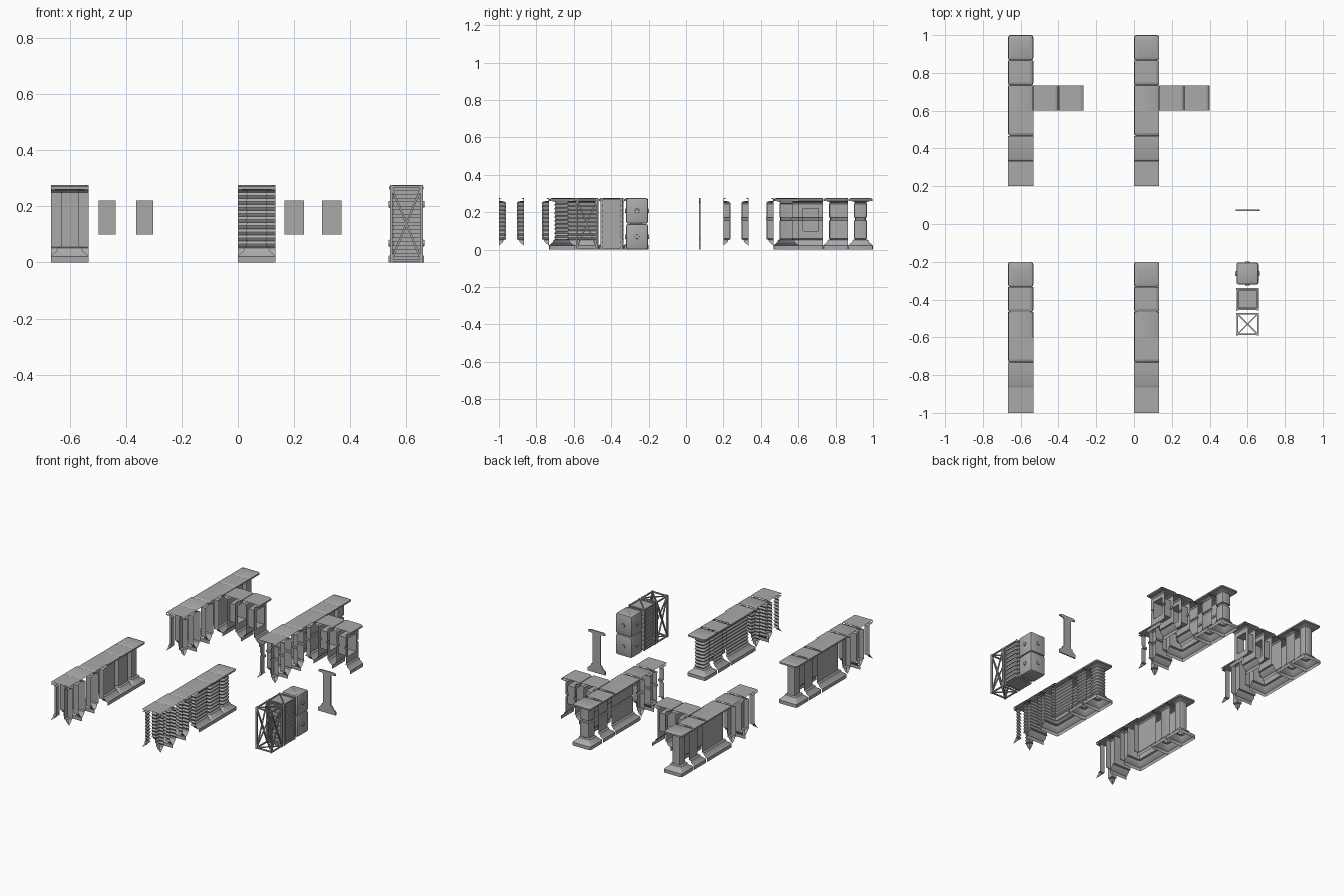
import bpy, bmesh, math
from mathutils import Vector, Matrix

if "Cube" in bpy.data.objects:
    bpy.data.objects.remove(bpy.data.objects["Cube"])

mat = bpy.data.materials.new("stone grey")
mat.use_nodes = True
GREY = (0.4, 0.4, 0.4, 1)
mat.diffuse_color = GREY
mat.node_tree.nodes["Principled BSDF"].inputs["Base Color"].default_value = GREY

H = 0.4 / 6           # half a tile
INSET = 0.037         # wall distance from tile edge
WIN_LO, WIN_HI, WIN_W = 0.10, 0.22, 0.042


def finish(bm, name, loc=(0, 0, 0), recalc=False):
    bmesh.ops.remove_doubles(bm, verts=bm.verts, dist=1e-5)
    if recalc:
        bmesh.ops.recalc_face_normals(bm, faces=bm.faces)
    me = bpy.data.meshes.new(name)
    bm.to_mesh(me)
    bm.free()
    me.materials.append(mat)
    ob = bpy.data.objects.new(name, me)
    ob.location = loc
    bpy.context.collection.objects.link(ob)
    bpy.ops.object.select_all(action='DESELECT')
    bpy.context.view_layer.objects.active = ob
    ob.select_set(True)
    bpy.ops.object.shade_smooth_by_angle(angle=math.radians(35))
    return ob


# Wall sections: (distance in from the tile edge, height)
foot = [(0, 0), (0, 0.022), (0.022, 0.04), (0.026, 0.052), (INSET, 0.055)]
cap = [(INSET, 0.25), (0.028, 0.258), (0.002, 0.26), (0.002, 0.27), (0.016, 0.276)]
plain = [(INSET, WIN_LO), (INSET, WIN_HI)]
ribs = [(INSET - 0.007 * abs(math.sin(i * math.pi / 4)), 0.055 + i * 0.195 / 36)
        for i in range(1, 36)]
banded = [(0.032, 0.06), (0.032, WIN_LO), (0.032, 0.155), (0.039, 0.158), (0.039, 0.17),
          (0.032, 0.173), (0.032, WIN_HI), (0.032, 0.245)]
styles = {"plain": plain, "ribbed": ribs, "banded": banded}

# Wall runs per tile: capital letters lie on the tile edge, small ones are inset
CONCAVE = {"ne": "En en eN", "nw": "wN wn Wn", "sw": "Ws ws wS", "se": "eS es Es"}
TILES = {
    "pillar": (["ws es en wn ws"], [], "wesn"),
    "end": (["wN ws es eN"], [], "wes"),
    "straight": (["wN wS", "eS eN"], [], "we"),
    "corner": (["wN ws Es"], ["ne"], "ws"),
    "junction": (["Ws Es"], ["ne", "nw"], "s"),
    "crossing": ([], ["ne", "nw", "sw", "se"], ""),
    "window": (["wN wb wa wS", "eS ea eb eN"], [], "we"),
}


def coord(ch, d):
    if ch in "ab":
        return WIN_W * (1 if ch == "b" else -1)
    sign = 1 if ch in "enEN" else -1
    return sign * (H if ch.isupper() else H - d)


def run_points(run, d, rounded):
    words = run.split()
    pts = [Vector((coord(w[0], d), coord(w[1], d))) for w in words]
    closed = words[0] == words[-1]
    if not rounded or len(pts) < 3 or "a" in run:
        return pts
    out, r = [], 0.012
    n = len(pts) - 1
    for i, p in enumerate(pts):
        if not closed and i in (0, n):
            out.append(p)
        elif i < n:
            a = (pts[(i - 1) % n if closed else i - 1] - p).normalized() * r
            b = (pts[i + 1] - p).normalized() * r
            out += [p + a, p + (a + b) * 0.29, p + b]
    return out + out[:1] if closed else out


def sweep(bm, run, section, rounded):
    rows = [[bm.verts.new((p.x, p.y, z)) for p in run_points(run, d, rounded)]
            for d, z in section]
    for k in range(len(rows) - 1):
        zmid = (section[k][1] + section[k + 1][1]) / 2
        lo, hi = rows[k], rows[k + 1]
        for i in range(len(lo) - 1):
            if "a" in run and i == 1 and WIN_LO < zmid < WIN_HI:
                continue
            bm.faces.new((lo[i], lo[i + 1], hi[i + 1], hi[i]))


def tile(kind, style, x, y):
    bm = bmesh.new()
    section = foot + styles[style] + cap
    runs, corners, closed = TILES[kind]
    for r in runs:
        sweep(bm, r, section, True)
    for c in corners:
        sweep(bm, CONCAVE[c], section, False)
    # flat top of the cap
    d, z = cap[-1]
    if kind == "pillar":
        top = run_points(runs[0], d, True)[:-1]
    else:
        x0, x1, y0, y1 = [s * (H - d if c in closed else H)
                          for c, s in (("w", -1), ("e", 1), ("s", -1), ("n", 1))]
        top = [Vector(p) for p in ((x0, y0), (x1, y0), (x1, y1), (x0, y1))]
    bm.faces.new([bm.verts.new((p.x, p.y, z)) for p in top])
    # reveal around the opening
    if kind == "window":
        w = H - styles[style][0][0]
        ring = [(-WIN_W, WIN_LO), (WIN_W, WIN_LO), (WIN_W, WIN_HI), (-WIN_W, WIN_HI)]
        for (ya, za), (yb, zb) in zip(ring, ring[1:] + ring[:1]):
            bm.faces.new([bm.verts.new(v) for v in
                          ((-w, ya, za), (-w, yb, zb), (w, yb, zb), (w, ya, za))])
    finish(bm, f"{style}_wall_{kind}", (x, y, 0))


# Four wall sets, each a row of six tiles
ROW = ["pillar", "end", "straight", "corner", "junction", "crossing"]
sets = [(-0.6, 1.0, "plain", True), (H, 1.0, "banded", True),
        (-0.6, -0.2, "plain", False), (H, -0.2, "ribbed", False)]
for x, y_top, style, windows in sets:
    for i, kind in enumerate(ROW):
        tile(kind, style, x, y_top - H * (2 * i + 1))
    if windows:
        for k in (1, 2):
            tile("window", style, x + 2 * H * k, y_top - 5 * H)

# End plate: the wall outline as a thin sheet
bm = bmesh.new()
outline = foot + plain + cap
pts = [(H - d, z) for d, z in outline]
pts += [(-x, z) for x, z in reversed(pts)]
face = bm.faces.new([bm.verts.new((x * 0.95, 0, z)) for x, z in pts])
ext = bmesh.ops.extrude_face_region(bm, geom=[face])
bmesh.ops.translate(bm, vec=(0, 0.008, 0),
                    verts=[v for v in ext["geom"] if isinstance(v, bmesh.types.BMVert)])
finish(bm, "end_plate", (0.6, 0.07, 0), True)


def box(bm, c, size, bevel=0):
    m = Matrix.Translation(c) @ Matrix.Diagonal((*size, 1))
    vs = bmesh.ops.create_cube(bm, size=1, matrix=m)["verts"]
    if bevel:
        es = list({e for v in vs for e in v.link_edges})
        bmesh.ops.bevel(bm, geom=es, offset=bevel, segments=2, affect='EDGES', profile=0.5)


def beam(bm, a, b, t):
    a, b = Vector(a), Vector(b)
    v = b - a
    m = (Matrix.Translation((a + b) / 2) @ v.to_track_quat('Z', 'Y').to_matrix().to_4x4()
         @ Matrix.Diagonal((t, t, v.length, 1)))
    bmesh.ops.create_cube(bm, size=1, matrix=m)


TALL = 0.276
S = 0.054
SQUARE = [(-S, -S), (S, -S), (S, S), (-S, S)]


def frame(bm, levels):
    for i, (x, y) in enumerate(SQUARE):
        x2, y2 = SQUARE[(i + 1) % 4]
        beam(bm, (x, y, 0), (x, y, TALL), 0.01)
        for z in levels:
            beam(bm, (x, y, z), (x2, y2, z), 0.008)


# Open truss pillar
bm = bmesh.new()
frame(bm, (0.006, TALL - 0.006))
for i, (x, y) in enumerate(SQUARE):
    x2, y2 = SQUARE[(i + 1) % 4]
    beam(bm, (x, y, 0.006), (x2, y2, TALL - 0.006), 0.007)
    beam(bm, (x2, y2, 0.006), (x, y, TALL - 0.006), 0.007)
for z in (0.006, TALL - 0.006):
    beam(bm, (-S, -S, z), (S, S, z), 0.006)
    beam(bm, (S, -S, z), (-S, S, z), 0.006)
finish(bm, "truss_pillar", (0.6, -0.53, 0))

# Slatted pillar
bm = bmesh.new()
frame(bm, (0.006, TALL - 0.006))
box(bm, (0, 0, TALL / 2), (0.096, 0.096, TALL - 0.01))
for i in range(9):
    box(bm, (0, 0, 0.026 + i * 0.028), (0.108, 0.108, 0.014))
beam(bm, (-S, S, TALL - 0.003), (S, -S, TALL - 0.003), 0.006)
finish(bm, "slatted_pillar", (0.6, -0.398, 0))

# Solid pillar of two rounded blocks with bolts on each side
bm = bmesh.new()
for zc in (TALL / 4, TALL * 3 / 4):
    box(bm, (0, 0, zc), (0.116, 0.116, TALL / 2 - 0.002), 0.01)
    for k in range(4):
        m = (Matrix.Rotation(k * math.pi / 2, 4, 'Z') @ Matrix.Translation((0.06, 0, zc))
             @ Matrix.Rotation(math.pi / 2, 4, 'Y'))
        bmesh.ops.create_cone(bm, cap_ends=True, segments=12, radius1=0.013,
                              radius2=0.011, depth=0.008, matrix=m)
beam(bm, (-0.045, 0.045, TALL - 0.002), (0.045, -0.045, TALL - 0.002), 0.004)
finish(bm, "block_pillar", (0.6, -0.262, 0))
